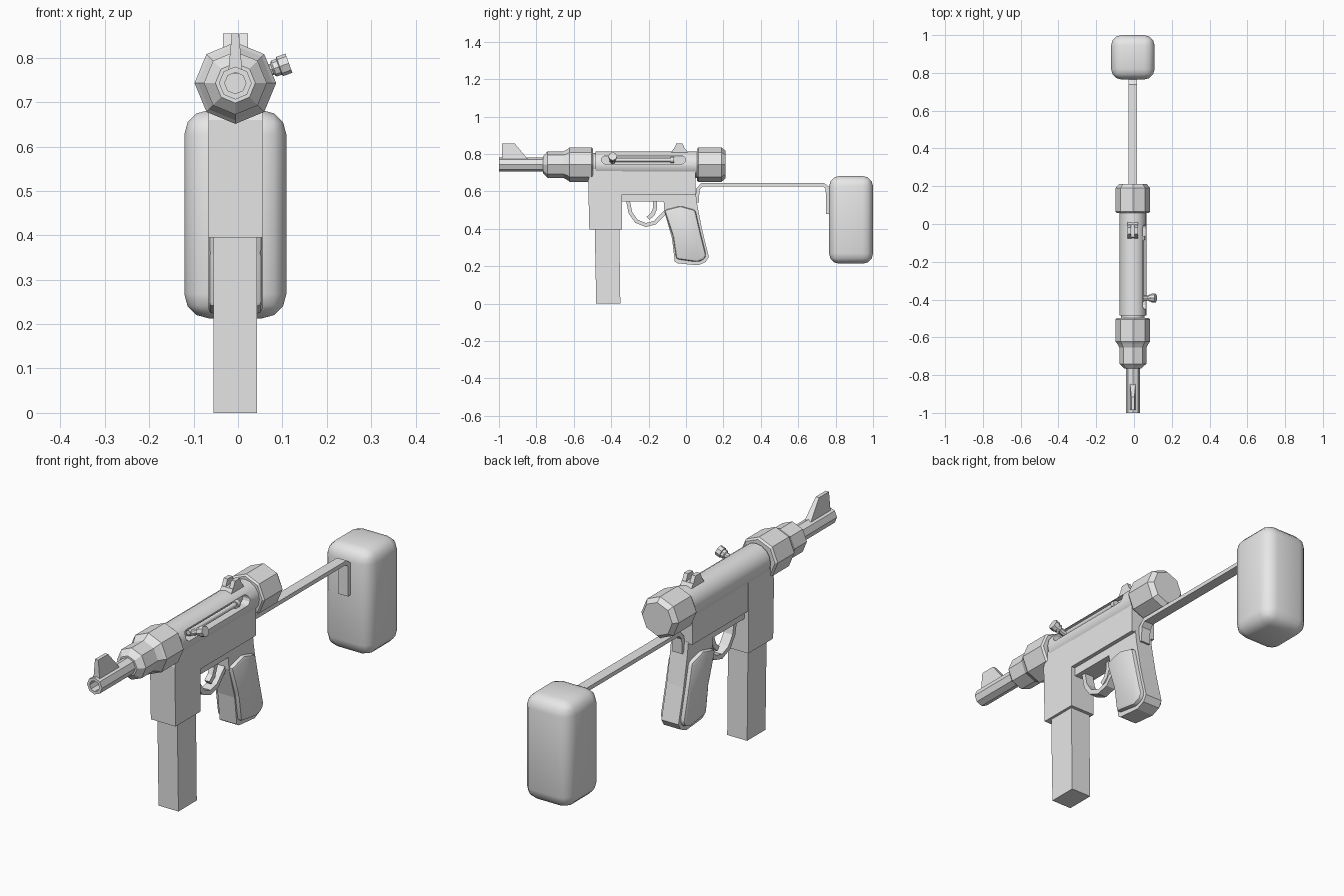
import bpy
import bmesh
from math import cos, sin, pi, radians
from mathutils import Vector, Matrix

cube = bpy.data.objects.get("Cube")
if cube:
    bpy.data.objects.remove(cube, do_unlink=True)

grey = bpy.data.materials.new("plain_grey")
grey.use_nodes = True
grey.diffuse_color = (0.8, 0.8, 0.8, 1)
grey.node_tree.nodes["Principled BSDF"].inputs["Base Color"].default_value = (0.8, 0.8, 0.8, 1)

MID = -0.006   # centre plane of the gun
AXIS = 0.743   # height of the barrel axis


def finish(name, bm, smooth=0):
    """Turn a bmesh into an object, optionally smooth below an angle."""
    bmesh.ops.remove_doubles(bm, verts=bm.verts, dist=0.0001)
    bmesh.ops.recalc_face_normals(bm, faces=bm.faces)
    mesh = bpy.data.meshes.new(name)
    bm.to_mesh(mesh)
    bm.free()
    mesh.materials.append(grey)
    if smooth:
        mesh.shade_smooth()
        mesh.set_sharp_from_angle(angle=radians(smooth))
    ob = bpy.data.objects.new(name, mesh)
    bpy.context.collection.objects.link(ob)
    return ob


def lathe(name, profile, sides=8, smooth=0, matrix=None):
    """Revolve (y, radius) points around the barrel axis."""
    bm = bmesh.new()
    rings = []
    for y, r in profile:
        ring = []
        for i in range(sides):
            a = 2 * pi * i / sides
            ring.append(bm.verts.new((r * cos(a), y, r * sin(a))))
        rings.append(ring)
    for a, b in zip(rings, rings[1:]):
        for i in range(sides):
            j = (i + 1) % sides
            bm.faces.new((a[i], a[j], b[j], b[i]))
    bm.faces.new(rings[0])
    bm.faces.new(rings[-1])
    bm.transform(matrix or Matrix.Translation((MID, 0, AXIS)))
    return finish(name, bm, smooth)


def prism(name, points, half, x=MID, bevel=0, segments=2, smooth=0, top=None):
    """Extrude a (y, z) outline across x; top narrows the highest points."""
    bm = bmesh.new()
    zmax = max(p[1] for p in points)
    sides = []
    for s in (-1, 1):
        sides.append([bm.verts.new((x + s * (top if top and z > zmax - 0.01 else half), y, z))
                      for y, z in points])
    bm.faces.new(sides[0])
    bm.faces.new(sides[1])
    for i in range(len(points)):
        j = (i + 1) % len(points)
        bm.faces.new((sides[0][i], sides[0][j], sides[1][j], sides[1][i]))
    if bevel:
        bmesh.ops.recalc_face_normals(bm, faces=bm.faces)
        bmesh.ops.bevel(bm, geom=bm.edges[:], offset=bevel, segments=segments,
                        profile=0.5, affect='EDGES', clamp_overlap=True)
    return finish(name, bm, smooth)


def rect(y0, y1, z0, z1):
    return [(y0, z0), (y1, z0), (y1, z1), (y0, z1)]


def strip(name, path, thick, half):
    """Flat bar of constant thickness following a (y, z) path."""
    pts = [Vector(p) for p in path]
    left, right = [], []
    for i, p in enumerate(pts):
        a = (p - pts[i - 1]).normalized() if i else None
        b = (pts[i + 1] - p).normalized() if i < len(pts) - 1 else None
        d = ((a or b) + (b or a)).normalized()
        n = Vector((-d.y, d.x))
        w = thick / 2 / max(0.5, d.dot(a or b))
        left.append(tuple(p + n * w))
        right.append(tuple(p - n * w))
    return prism(name, left + right[::-1], half)


# Barrel with a hollow muzzle
lathe("barrel", [(-0.9, 0.001), (-0.9, 0.024), (-1, 0.024), (-1, 0.037), (-0.75, 0.037)])
# Stepped barrel collar
lathe("barrel_collar", [(-0.765, 0.045), (-0.74, 0.071), (-0.655, 0.071), (-0.632, 0.084),
                        (-0.622, 0.092), (-0.505, 0.092), (-0.497, 0.084)])
lathe("collar_neck", [(-0.5, 0.062), (-0.48, 0.062)], 16, 40)
# Rear cap
lathe("rear_cap", [(0.058, 0.085), (0.066, 0.092), (0.19, 0.092), (0.211, 0.074)])

# Receiver tube with a rounded slot on its left side
tube = lathe("receiver_tube", [(-0.485, 0.071), (0.065, 0.071)], 16, 40)
outline = []
for cy, start in ((-0.025, -90), (-0.43, 90)):
    for k in range(7):
        a = radians(start + 30 * k)
        outline.append((cy + 0.022 * cos(a), 0.768 + 0.022 * sin(a)))
cutter = prism("slot_cutter", outline, 0.04, x=0.066)
cutter.hide_render = True
cut = tube.modifiers.new("slot", 'BOOLEAN')
cut.object = cutter
cut.solver = 'EXACT'
bpy.context.view_layer.objects.active = tube
bpy.ops.object.modifier_apply(modifier=cut.name)
bpy.data.objects.remove(cutter, do_unlink=True)

# Bolt rod and stop pin inside the slot
lathe("bolt_rod", [(-0.41, 0.011), (-0.075, 0.011)], 8, 50,
      Matrix.Translation((0.042, 0, 0.768)))
lathe("stop_pin", [(-0.084, 0.017), (-0.064, 0.017)], 8, 50,
      Matrix.Translation((0.042, 0, 0.768)))

# Cocking handle, tilted upward from the slot
aim = (Matrix.Translation((0.03, -0.392, 0.757)) @ Matrix.Rotation(radians(-20), 4, 'Y')
       @ Matrix.Rotation(radians(-90), 4, 'Z'))
lathe("cocking_handle", [(0, 0.013), (0.05, 0.013), (0.054, 0.019), (0.066, 0.019),
                         (0.068, 0.023), (0.09, 0.023)], 8, 0, aim)

# Receiver body, magazine well and magazine
prism("receiver_body", rect(-0.345, 0.05, 0.583, 0.72), 0.06)
prism("magazine_well", [(-0.517, 0.395), (-0.342, 0.395), (-0.342, 0.72),
                        (-0.502, 0.72), (-0.523, 0.66)], 0.061)
prism("magazine", [(-0.48, 0), (-0.351, 0), (-0.357, 0.41), (-0.488, 0.41)], 0.049)

# Grip frame with bulging side panels
prism("trigger_frame", rect(-0.343, 0.05, 0.545, 0.59), 0.042)
prism("grip_frame", [(-0.12, 0.555), (-0.115, 0.49), (-0.075, 0.35), (-0.06, 0.225),
                     (-0.045, 0.215), (0.065, 0.205), (0.105, 0.222), (0.122, 0.25),
                     (0.085, 0.40), (0.06, 0.53), (0.052, 0.59)], 0.042)
for side, s in (("left", 1), ("right", -1)):
    prism("grip_panel_" + side,
          [(-0.117, 0.5), (-0.07, 0.36), (-0.052, 0.238), (0.06, 0.222), (0.095, 0.235),
           (0.108, 0.257), (0.075, 0.39), (0.05, 0.5), (-0.03, 0.522)],
          0.025, x=MID + s * 0.036, bevel=0.014, smooth=35)

# Trigger and its guard
strip("trigger_guard", [(-0.31, 0.55), (-0.297, 0.485), (-0.265, 0.44), (-0.215, 0.42),
                        (-0.165, 0.433), (-0.13, 0.47), (-0.105, 0.495)], 0.02, 0.022)
strip("trigger", [(-0.165, 0.555), (-0.165, 0.51), (-0.178, 0.478), (-0.203, 0.456)],
      0.022, 0.012)

# Front sight blade and rear sight prongs
prism("front_sight", [(-0.985, 0.765), (-0.84, 0.765), (-0.915, 0.855), (-0.985, 0.855)],
      0.016, top=0.008)
prism("rear_sight_base", [(-0.08, 0.805), (0.012, 0.805), (-0.002, 0.826), (-0.068, 0.826)],
      0.028)
for side, s in (("left", 1), ("right", -1)):
    prism("rear_sight_prong_" + side,
          [(-0.07, 0.815), (0, 0.815), (-0.018, 0.855), (-0.052, 0.855)],
          0.0095, x=MID + s * 0.0185)

# Stock bar and rounded shoulder pad
strip("stock_bar", [(0.06, 0.54), (0.063, 0.61), (0.085, 0.635), (0.735, 0.635),
                    (0.756, 0.62), (0.757, 0.48)], 0.018, 0.023)
prism("shoulder_pad", rect(0.765, 1, 0.213, 0.682), 0.115, bevel=0.055, segments=3, smooth=60)
